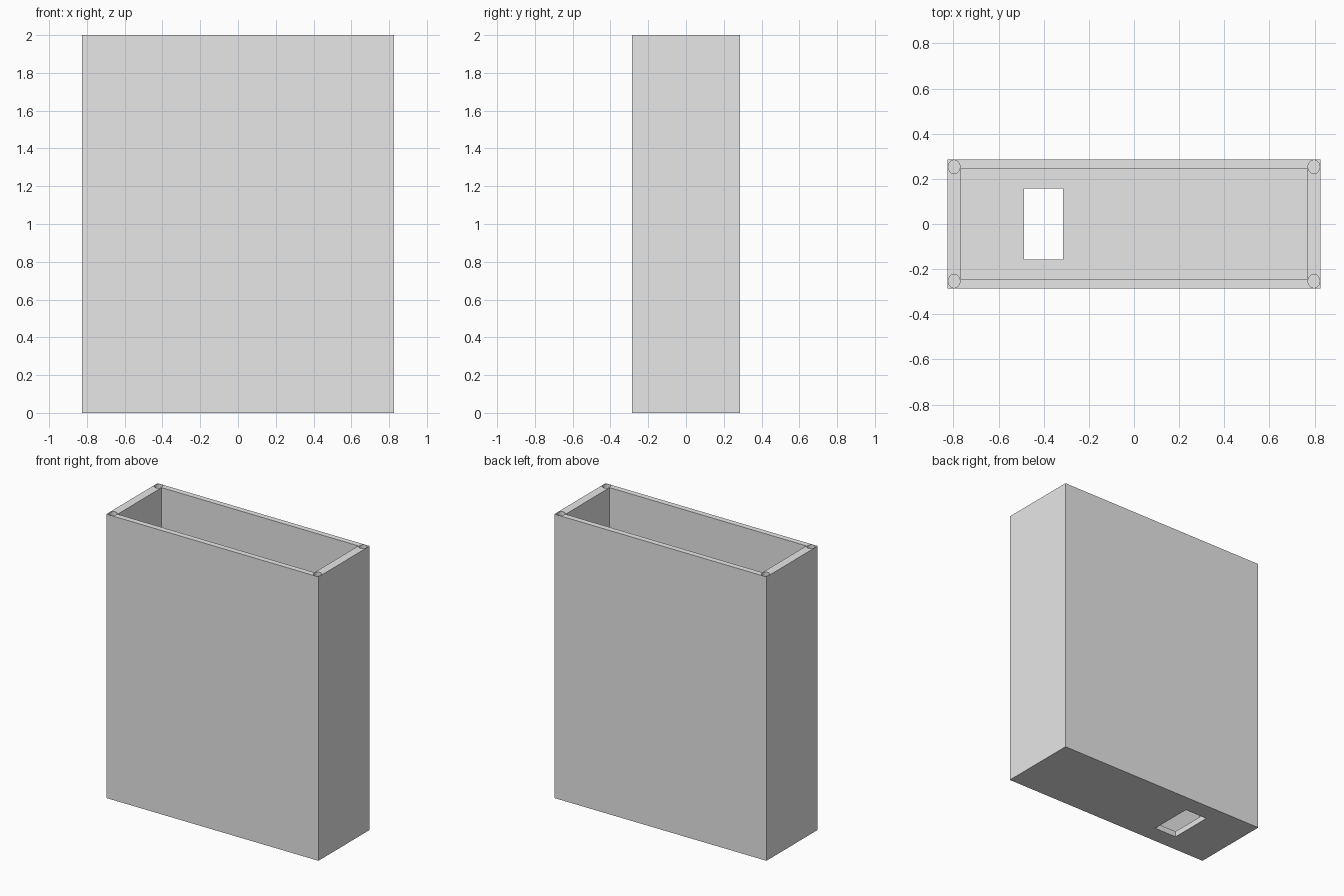
import bpy
from mathutils import Matrix

cube = bpy.data.objects.get("Cube")
if cube:
    bpy.data.objects.remove(cube, do_unlink=True)

WIDTH, DEPTH, HEIGHT = 1.654, 0.57, 2.0
SIDE_WALL, LONG_WALL, FLOOR = 0.06, 0.04, 0.04
HOLE_DEPTH = 0.2

grey = bpy.data.materials.new("light grey")
grey.use_nodes = True
grey.diffuse_color = (0.8, 0.8, 0.8, 1)
grey.node_tree.nodes["Principled BSDF"].inputs["Base Color"].default_value = (0.8, 0.8, 0.8, 1)


def block(name, low, high):
    """Axis-aligned box between two corners."""
    bpy.ops.mesh.primitive_cube_add(size=1)
    obj = bpy.context.object
    obj.name = name
    size = [h - l for l, h in zip(low, high)]
    centre = [(h + l) / 2 for l, h in zip(low, high)]
    obj.data.transform(Matrix.Translation(centre) @ Matrix.Diagonal((*size, 1)))
    obj.data.materials.append(grey)
    return obj


def cut(target, cutter):
    """Subtract a hidden helper from the target."""
    cutter.hide_render = True
    cutter.hide_set(True)
    cutter.display_type = 'WIRE'
    mod = target.modifiers.new(cutter.name, 'BOOLEAN')
    mod.operation = 'DIFFERENCE'
    mod.solver = 'EXACT'
    mod.object = cutter
    bpy.context.view_layer.objects.active = target
    bpy.ops.object.modifier_apply(modifier=mod.name)
    bpy.data.objects.remove(cutter, do_unlink=True)


# Tall open-topped case
x, y = WIDTH / 2, DEPTH / 2
case = block("open_case", (-x, -y, 0), (x, y, HEIGHT))
cut(case, block("cavity_cutter", (-x + SIDE_WALL, -y + LONG_WALL, FLOOR),
                (x - SIDE_WALL, y - LONG_WALL, HEIGHT + 0.1)))

# Rectangular opening through the floor
cut(case, block("floor_slot_cutter", (-0.488, -0.157, -0.1), (-0.314, 0.157, 0.1)))

# Oval screw holes in the rim corners
for sx in (-1, 1):
    for sy in (-1, 1):
        bpy.ops.mesh.primitive_cylinder_add(
            vertices=24, radius=1, depth=2 * HOLE_DEPTH,
            location=(sx * 0.797, sy * 0.253, HEIGHT))
        hole = bpy.context.object
        hole.name = "screw_hole_cutter"
        hole.scale = (0.026, 0.03, 1)
        hole.data.materials.append(grey)
        bpy.context.view_layer.update()
        cut(case, hole)

# Smooth the hole walls, keep the box edges sharp
bpy.ops.object.select_all(action='DESELECT')
case.select_set(True)
bpy.context.view_layer.objects.active = case
bpy.ops.object.shade_smooth_by_angle()
